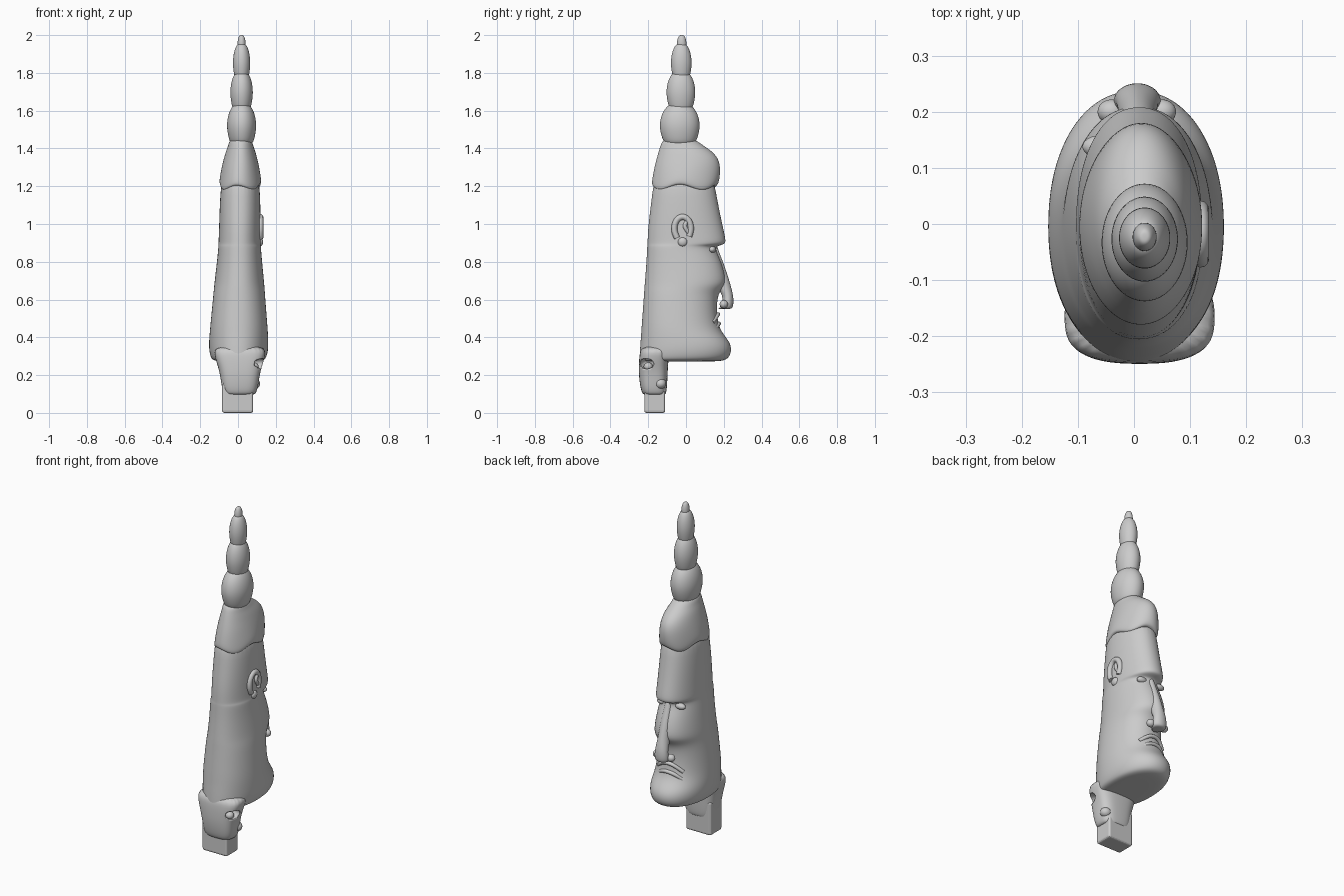
import bpy, bmesh, math
from mathutils import Vector

cube = bpy.data.objects.get("Cube")
if cube:
    bpy.data.objects.remove(cube)

stone = bpy.data.materials.new("carved grey")
stone.use_nodes = True
grey = (0.6, 0.6, 0.6, 1)
stone.diffuse_color = grey
stone.node_tree.nodes["Principled BSDF"].inputs["Base Color"].default_value = grey


def finish(name, bm, levels=0):
    bmesh.ops.recalc_face_normals(bm, faces=bm.faces)
    mesh = bpy.data.meshes.new(name)
    bm.to_mesh(mesh)
    bm.free()
    mesh.materials.append(stone)
    for face in mesh.polygons:
        face.use_smooth = True
    obj = bpy.data.objects.new(name, mesh)
    bpy.context.collection.objects.link(obj)
    if levels:
        mod = obj.modifiers.new("smooth", "SUBSURF")
        mod.levels = mod.render_levels = levels
    return obj


def loft(name, rows, power=2.0, sides=32, wave=None, centre=None):
    """Stack rounded rings; each row is height, half width, rear y, face y."""
    bm = bmesh.new()
    rings = []
    for index, (z, half, rear, face) in enumerate(rows):
        ring = []
        for i in range(sides):
            a = math.tau * i / sides
            c, s = math.cos(a), math.sin(a)
            x = math.copysign(abs(c) ** (2 / power), c) * half
            y = math.copysign(abs(s) ** (2 / power), s)
            y = (rear + face) / 2 + y * (face - rear) / 2
            lift = wave(a) if wave and index < 3 else 0
            shift = 0.01 * z if centre is None else centre
            ring.append(bm.verts.new((x + shift, y, z + lift)))
        rings.append(ring)
    for low, high in zip(rings, rings[1:]):
        for i in range(sides):
            j = (i + 1) % sides
            bm.faces.new((low[i], low[j], high[j], high[i]))
    bm.faces.new(rings[0])
    bm.faces.new(rings[-1])
    return finish(name, bm, 2)


def ellipsoid(name, place, size):
    bm = bmesh.new()
    bmesh.ops.create_uvsphere(bm, u_segments=24, v_segments=16, radius=1)
    for v in bm.verts:
        v.co = Vector(v.co) * Vector(size) + Vector(place)
    return finish(name, bm)


def tube(name, points, radius):
    curve = bpy.data.curves.new(name, "CURVE")
    curve.dimensions = "3D"
    curve.bevel_depth = radius
    curve.bevel_resolution = 4
    curve.use_fill_caps = True
    line = curve.splines.new("NURBS")
    line.points.add(len(points) - 1)
    for p, co in zip(line.points, points):
        p.co = (*co, 1)
    line.use_endpoint_u = True
    line.order_u = 3
    curve.materials.append(stone)
    obj = bpy.data.objects.new(name, curve)
    bpy.context.collection.objects.link(obj)
    return obj


def carve(target, cutter):
    mod = target.modifiers.new("carve", "BOOLEAN")
    mod.operation = "DIFFERENCE"
    mod.solver = "EXACT"
    mod.object = cutter
    cutter.hide_render = True
    cutter.hide_viewport = True
    cutter.display_type = "WIRE"


# Long tapering head: jaw, recessed mouth, cheeks, brow and forehead
head = loft("head", [
    (.272, .06, -.2, .12), (.274, .13, -.243, .195), (.29, .147, -.247, .228),
    (.33, .157, -.245, .243), (.375, .158, -.242, .234), (.42, .155, -.238, .195),
    (.47, .151, -.235, .17), (.56, .143, -.228, .163), (.63, .137, -.223, .17),
    (.665, .134, -.221, .2), (.7, .131, -.218, .218), (.8, .12, -.21, .19),
    (.865, .114, -.207, .157), (.885, .113, -.206, .165), (.893, .113, -.205, .21),
    (.92, .112, -.204, .211), (1.0, .11, -.2, .192), (1.15, .107, -.18, .162),
    (1.28, .095, -.165, .14)], power=2.15)

# Hair cap with a scalloped lower rim
def scallop(a):
    return .018 * math.cos(4 * a + 0.6) * (0.5 + 0.5 * abs(math.cos(a)))

loft("hair_cap", [
    (1.19, .098, -.165, .145), (1.197, .11, -.181, .167), (1.225, .111, -.181, .178),
    (1.3, .1, -.168, .184), (1.35, .088, -.155, .17), (1.385, .078, -.145, .138),
    (1.41, .068, -.137, .1), (1.435, .062, -.128, .066), (1.45, .05, -.11, .04)],
    wave=scallop)

# Beaded spire
for name, low, high, half, depth, mid in (
        ("lower_bead", 1.42, 1.64, .079, .108, -.033),
        ("middle_bead", 1.6, 1.81, .061, .078, -.027),
        ("upper_bead", 1.765, 1.955, .047, .056, -.025),
        ("tip_bead", 1.91, 2.0, .022, .026, -.023)):
    rows = []
    for t, width in ((0, .5), (.02, .76), (.2, .91), (.45, 1.02), (.7, .93),
                     (.88, .72), (.98, .48), (1, .2)):
        rows.append((low + t * (high - low), half * width,
                     mid - depth * width, mid + depth * width))
    loft(name, rows, sides=20, centre=.019)

# Long nose with flared nostril wings
loft("nose", [
    (.55, .02, .165, .225), (.552, .04, .175, .245), (.57, .045, .185, .252),
    (.62, .038, .2, .252), (.68, .034, .15, .236), (.76, .03, .14, .212),
    (.86, .022, .13, .172), (.9, .012, .12, .16)], sides=16)
for side, name in ((-1, "right"), (1, "left")):
    ellipsoid(name + "_nostril_wing", (side * .045 + .005, .2, .575), (.025, .022, .022))
    # Hooded eye tucked below the brow
    ellipsoid(name + "_eye", (side * .06, .138, .865), (.032, .02, .018))

# Lips curving downward at the corners
for name, height, sag, out in (("upper_lip", .525, .035, .172), ("lower_lip", .475, .03, .176)):
    tube(name, [(x, out - 5 * x * x, height - sag * (x / .07) ** 2)
                for x in (-.08, -.05, -.02, .02, .05, .08)], .011)

# Single ear: curled rim, inner fold and lobe
ear_path = []
for step in range(11):
    a = math.radians(-40 + step * 27)
    ear_path.append((.118, -.018 + .045 * math.cos(a), .975 + .064 * math.sin(a)))
tube("ear_rim", ear_path, .016)
tube("ear_fold", [(.116, .025, .94), (.122, .0, .97), (.122, -.01, 1.0), (.118, .015, 1.02)], .011)
ellipsoid("ear_lobe", (.117, -.018, .905), (.016, .025, .024))

# Neck below the jaw, and the square peg it tapers into
neck = loft("neck", [
    (.095, .07, -.215, -.115), (.1, .085, -.232, -.105), (.14, .097, -.243, -.1),
    (.2, .105, -.25, -.097), (.25, .118, -.25, -.095), (.3, .135, -.248, -.09),
    (.36, .14, -.238, -.08)], power=3, sides=24, centre=.01)
pocket = ellipsoid("neck_pocket_cutter", (.105, -.205, .262), (.05, .04, .03))
carve(neck, pocket)
ellipsoid("neck_knob", (.085, -.2, .245), (.024, .024, .022))
ellipsoid("neck_curl", (.085, -.135, .155), (.032, .03, .028))

bm = bmesh.new()
bmesh.ops.create_cube(bm, size=1)
for v in bm.verts:
    v.co = (v.co.x * .165 - .002, v.co.y * .11 - .165, v.co.z * .2 + .1)
peg = finish("peg", bm)
soft = peg.modifiers.new("soft edges", "BEVEL")
soft.width = .012
soft.segments = 3
for face in peg.data.polygons:
    face.use_smooth = False
